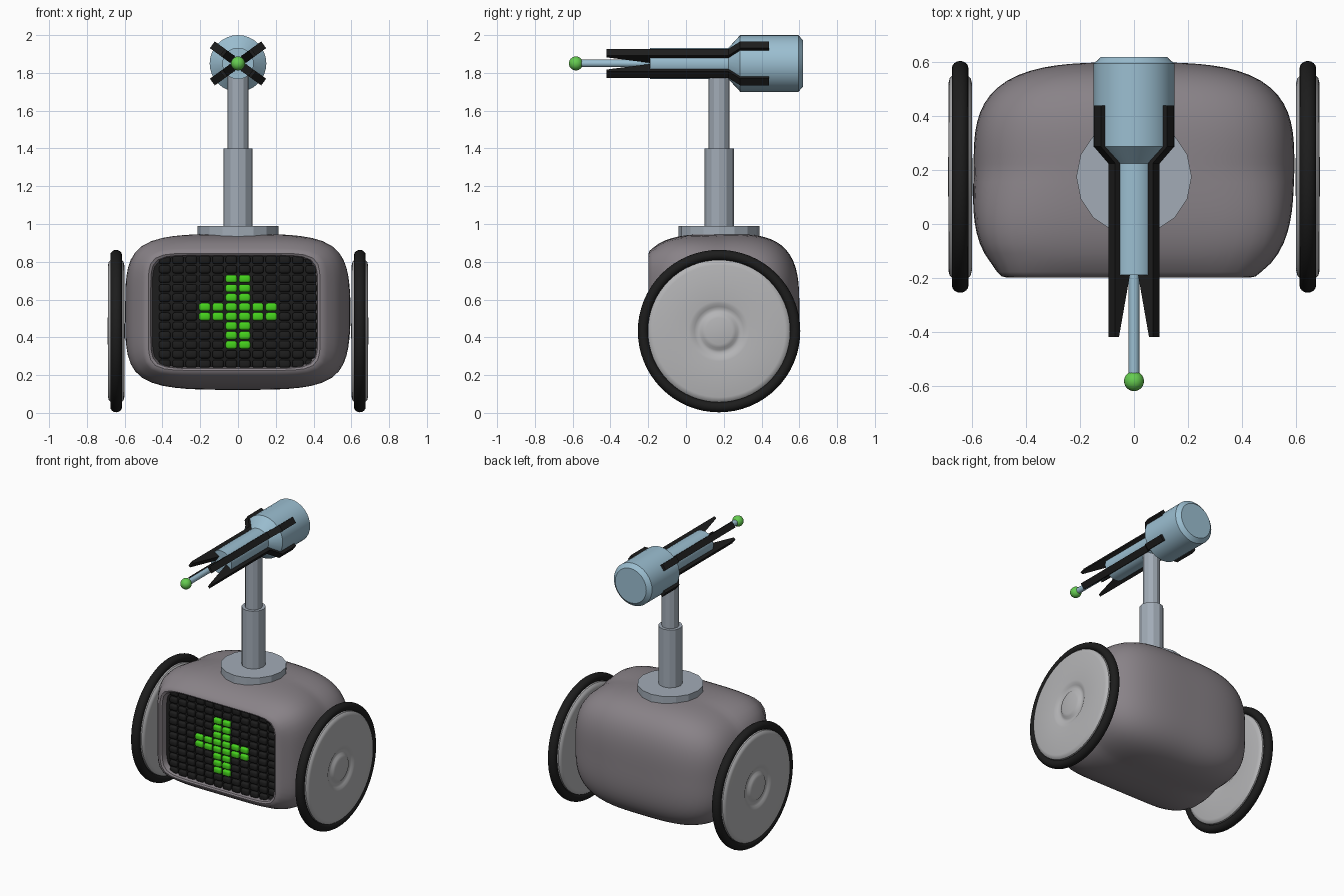
import bpy, bmesh
from math import cos, sin, pi, radians
from mathutils import Matrix, Vector

if "Cube" in bpy.data.objects:
    bpy.data.objects.remove(bpy.data.objects["Cube"])


def material(name, rgb):
    m = bpy.data.materials.new(name)
    m.diffuse_color = (*rgb, 1)
    m.use_nodes = True
    m.node_tree.nodes["Principled BSDF"].inputs["Base Color"].default_value = m.diffuse_color
    return m


SHELL = material("shell", (0.25, 0.225, 0.245))
STEEL = material("steel", (0.36, 0.41, 0.47))
DISC = material("disc", (0.46, 0.46, 0.47))
BLUE = material("blue", (0.33, 0.52, 0.64))
BLACK = material("black", (0.012, 0.012, 0.012))
GREEN = material("green", (0.06, 0.64, 0.012))
BALL = material("ball_green", (0.13, 0.6, 0.08))


def finish(name, bm, mat, smooth=True, angle=35):
    bmesh.ops.recalc_face_normals(bm, faces=bm.faces)
    me = bpy.data.meshes.new(name)
    bm.to_mesh(me)
    bm.free()
    me.materials.append(mat)
    ob = bpy.data.objects.new(name, me)
    bpy.context.collection.objects.link(ob)
    if smooth:
        bpy.ops.object.select_all(action='DESELECT')
        ob.select_set(True)
        bpy.context.view_layer.objects.active = ob
        bpy.ops.object.shade_smooth_by_angle(angle=radians(angle))
    return ob


def skin(bm, rings, closed=False):
    """Bridge a row of equal vertex rings, capping the ends unless closed."""
    n = len(rings[0])
    pairs = list(zip(rings, rings[1:] + rings[:1])) if closed else list(zip(rings, rings[1:]))
    for a, b in pairs:
        for i in range(n):
            j = (i + 1) % n
            bm.faces.new((a[i], a[j], b[j], b[i]))
    if not closed:
        bm.faces.new(rings[0])
        bm.faces.new(rings[-1])


def lathe(name, profile, axis, centre, mat, sides=32, smooth=True, closed=False):
    """Revolve (radius, height) points about an axis through centre."""
    bm = bmesh.new()
    place = {'X': lambda c, s, h: (h, c, s), 'Y': lambda c, s, h: (c, h, s),
             'Z': lambda c, s, h: (c, s, h)}[axis]
    rings = [[bm.verts.new(Vector(centre) + Vector(place(
        r * cos(2 * pi * i / sides), r * sin(2 * pi * i / sides), h)))
        for i in range(sides)] for r, h in profile]
    skin(bm, rings, closed)
    return finish(name, bm, mat, smooth)


def loft(name, sections, mat, cz, sides=72):
    """Skin rounded-box sections (y, half width, half height, squareness, x shift)."""
    bm = bmesh.new()
    rings = []
    for y, hx, hz, n, cx in sections:
        ring = []
        for i in range(sides):
            c, s = cos(2 * pi * i / sides), sin(2 * pi * i / sides)
            k = (abs(c) ** n + abs(s) ** n) ** (-1 / n)
            ring.append(bm.verts.new((cx + hx * k * c, y, cz + hz * k * s)))
        rings.append(ring)
    skin(bm, rings)
    return finish(name, bm, mat)


# Body: bulged shell, ending in a raised lip around the screen recess
CZ, E = 0.535, 3.3
sections = []
for i in range(31):
    a = radians(89.5 - i * (89.5 + 40) / 30)
    k = (abs(cos(a)) ** E + abs(sin(a)) ** E) ** (-1 / E)
    s, t = k * cos(a), k * sin(a)
    f = max(0, -t)
    sections.append((0.2 + t * (0.4 if t > 0 else 0.47), 0.595 * s, 0.413 * s, E + 3 * f, -0.015 * f))
sections += [(-0.178, 0.49, 0.336, 7, -0.018), (-0.194, 0.472, 0.322, 7.5, -0.02),
             (-0.198, 0.455, 0.31, 8, -0.02), (-0.192, 0.442, 0.3, 8, -0.02),
             (-0.15, 0.432, 0.291, 8, -0.02)]
loft("body", sections, SHELL, CZ)

# Screen panel: slightly domed dark backing
loft("screen_panel", [(-0.177 + 0.022 * k * k, 0.436 * k, 0.294 * k, 8, -0.02)
                      for k in (1, 0.85, 0.65, 0.45, 0.25, 0.05)], BLACK, CZ)

# Screen lights: grid of rounded pads, a lit cross in the middle
lights = {True: bmesh.new(), False: bmesh.new()}
for col in range(12):
    for row in range(12):
        x, z = (col - 5.5) * 0.0705, (row - 5.5) * 0.05
        lit = (col in (5, 6) and 2 <= row <= 9) or (row in (5, 6) and 3 <= col <= 8)
        y = -0.18 + 0.013 * ((x / 0.43) ** 2 + (z / 0.29) ** 2)
        bm = lights[lit]
        new = bmesh.ops.create_cube(bm, size=1, matrix=Matrix.Translation((x, y, CZ + z))
                                    @ Matrix.Diagonal((0.06, 0.032, 0.042, 1)))
        edges = list({e for v in new['verts'] for e in v.link_edges})
        bmesh.ops.bevel(bm, geom=edges, offset=0.011, segments=2, profile=0.5, affect='EDGES')
finish("lit_pads", lights[True], GREEN, angle=60)
finish("dark_pads", lights[False], BLACK, angle=60)

# Wheels: tyre ring and dished disc with hub, mirrored
HALF = [(0.003, 0.046), (0.07, 0.045), (0.088, 0.04), (0.1, 0.03), (0.115, 0.027), (0.13, 0.033),
        (0.145, 0.041), (0.16, 0.043), (0.35, 0.043), (0.366, 0.039), (0.377, 0.028)]
DISC_PROFILE = HALF + [(r, -h) for r, h in reversed(HALF)]
TYRE = [(0.402 + 0.028 * cos(2 * pi * i / 16), 0.031 * sin(2 * pi * i / 16)) for i in range(16)]
for side, sx in (("left", -1), ("right", 1)):
    c = (sx * 0.645, 0.175, 0.433)
    lathe(side + "_tyre", TYRE, 'X', c, BLACK, 64, closed=True)
    lathe(side + "_wheel_disc", DISC_PROFILE, 'X', c, DISC, 64)

# Neck: base plate and two telescoping posts
N = (0, 0.175, 0)
lathe("neck_base", [(0.214, 0.93), (0.214, 0.99)], 'Z', N, STEEL, 16, False)
lathe("neck_lower", [(0.078, 0.97), (0.078, 1.4)], 'Z', N, STEEL, 12, False)
lathe("neck_upper", [(0.056, 1.38), (0.056, 1.84)], 'Z', N, STEEL, 12, False)

# Emitter head: housing with tapered barrel, rod and ball tip
H = (0, 0, 1.85)
lathe("emitter_housing", [(0.122, 0.62), (0.15, 0.595), (0.15, 0.287), (0.083, 0.225), (0.083, -0.19)],
      'Y', H, BLUE)
lathe("emitter_rod", [(0.02, -0.18), (0.02, -0.57)], 'Y', H, BLUE, 16)
bm = bmesh.new()
bmesh.ops.create_uvsphere(bm, u_segments=24, v_segments=12, radius=0.037,
                          matrix=Matrix.Translation((0, -0.583, 1.85)))
finish("ball_tip", bm, BALL)

# Fins: stepped blades on the four diagonals, narrowing to the front
FIN = [(0.44, 0.168), (0.287, 0.168), (0.225, 0.102), (-0.42, 0.102), (-0.42, 0.085),
       (-0.19, 0.035), (0.24, 0.035), (0.3, 0.12), (0.44, 0.12)]
for k, ang in enumerate((36, 144, 216, 324)):
    a = radians(ang)
    out, across = Vector((cos(a), 0, sin(a))), Vector((-sin(a), 0, cos(a)))
    bm = bmesh.new()
    skin(bm, [[bm.verts.new(Vector((0, y, 1.85)) + out * r + across * w) for y, r in FIN]
              for w in (-0.022, 0.022)])
    finish("fin_%d" % (k + 1), bm, BLACK, False)
